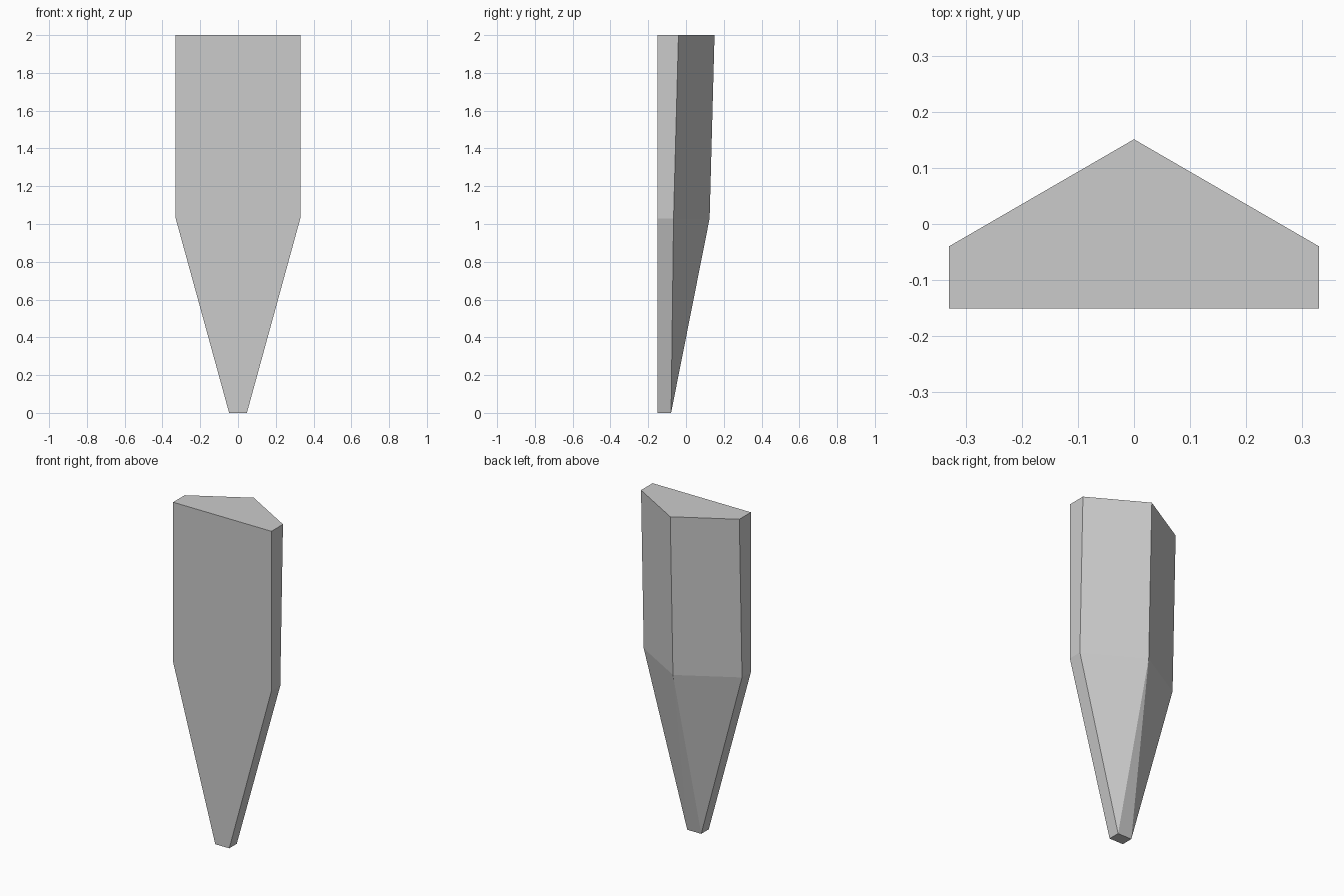
import bpy
import bmesh

if "Cube" in bpy.data.objects:
    bpy.data.objects.remove(bpy.data.objects["Cube"])

bm = bmesh.new()


# Horizontal cross-section: flat front, short sides, optional back ridge
def ring(z, half_width, side_y, ridge_y=None):
    pts = [(-half_width, -0.151), (half_width, -0.151), (half_width, side_y)]
    if ridge_y is not None:
        pts.append((0, ridge_y))
    pts.append((-half_width, side_y))
    return [bm.verts.new((x, y, z)) for x, y in pts]


tip = ring(0, 0.047, -0.079)
shoulder = ring(1.03, 0.33, -0.066, 0.125)
top = ring(2, 0.33, -0.04, 0.151)

# Upper prism walls and caps
for i in range(5):
    j = (i + 1) % 5
    bm.faces.new((shoulder[i], shoulder[j], top[j], top[i]))
bm.faces.new(top)
bm.faces.new(tip[::-1])

# Tapered part: front, sides, then three back triangles meeting at the ridge
fl, fr, br, bl = tip
sfl, sfr, sbr, ridge, sbl = shoulder
for face in ((fl, fr, sfr, sfl), (fr, br, sbr, sfr), (bl, fl, sfl, sbl),
             (br, ridge, sbr), (br, bl, ridge), (bl, sbl, ridge)):
    bm.faces.new(face)

bmesh.ops.recalc_face_normals(bm, faces=bm.faces)
mesh = bpy.data.meshes.new("tapered_stake")
bm.to_mesh(mesh)
bm.free()
bpy.context.collection.objects.link(bpy.data.objects.new("tapered_stake", mesh))
